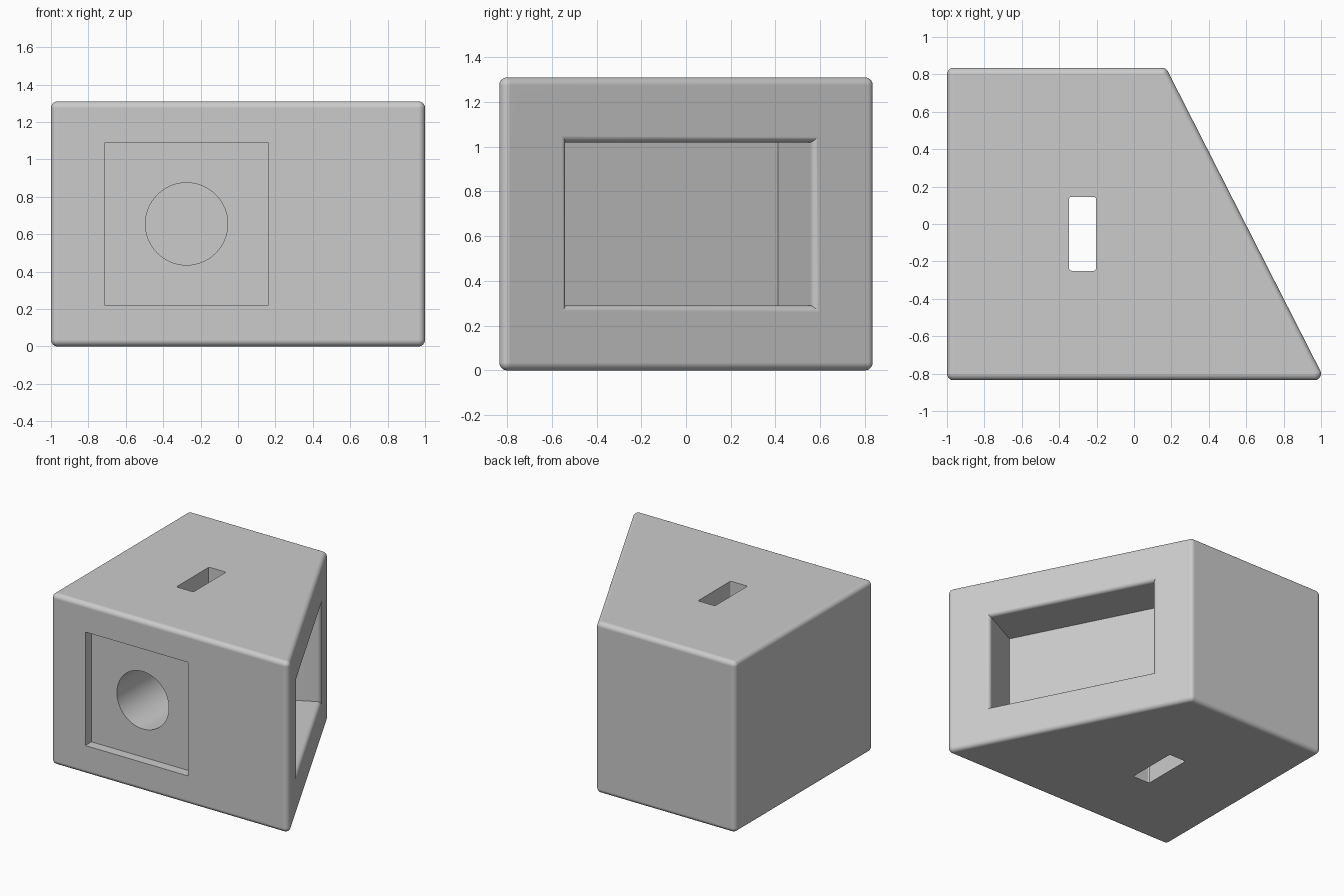
import bpy, bmesh, math
from mathutils import Matrix, Vector

default = bpy.data.objects.get("Cube")
if default:
    bpy.data.objects.remove(default, do_unlink=True)

HEIGHT = 1.31
HALF_Y = 0.835
ROUND = 0.035
MID_Z = HEIGHT / 2

# One plain material
grey = bpy.data.materials.new("light_grey")
grey.use_nodes = True
grey.diffuse_color = (0.6, 0.6, 0.6, 1)
grey.node_tree.nodes["Principled BSDF"].inputs["Base Color"].default_value = grey.diffuse_color


def make_object(name, bm):
    bmesh.ops.recalc_face_normals(bm, faces=bm.faces)
    mesh = bpy.data.meshes.new(name)
    bm.to_mesh(mesh)
    bm.free()
    mesh.materials.append(grey)
    obj = bpy.data.objects.new(name, mesh)
    bpy.context.collection.objects.link(obj)
    return obj


def box(name, low, high, corner=0):
    low, high = Vector(low), Vector(high)
    bm = bmesh.new()
    size = Matrix.Diagonal((*(high - low), 1))
    bmesh.ops.create_cube(bm, size=1, matrix=Matrix.Translation((low + high) / 2) @ size)
    if corner:
        upright = [e for e in bm.edges if abs((e.verts[0].co - e.verts[1].co).z) > 0.1]
        bmesh.ops.bevel(bm, geom=upright, offset=corner, segments=3, profile=0.5, affect='EDGES')
    return make_object(name, bm)


# Wedge block: hull around a ball in each corner gives evenly rounded edges
bm = bmesh.new()
edge = ROUND - 1
plan = [(edge, ROUND - HALF_Y), (-edge, ROUND - HALF_Y),
        (0.15, HALF_Y - ROUND), (edge, HALF_Y - ROUND)]
for x, y in plan:
    for z in (ROUND, HEIGHT - ROUND):
        bmesh.ops.create_uvsphere(bm, u_segments=32, v_segments=16, radius=ROUND,
                                  matrix=Matrix.Translation((x, y, z)))
hull = bmesh.ops.convex_hull(bm, input=bm.verts[:])
inside = {g for g in hull["geom_interior"] + hull["geom_unused"] if isinstance(g, bmesh.types.BMVert)}
bmesh.ops.delete(bm, geom=list(inside), context='VERTS')
bmesh.ops.dissolve_limit(bm, angle_limit=math.radians(0.5), verts=bm.verts[:], edges=bm.edges[:])
block = make_object("wedge_block", bm)

# Side pocket cutter: square to the sloping face, with a rounded lip
along = Vector((plan[2][0] - plan[1][0], plan[2][1] - plan[1][1], 0)).normalized()
out = Vector((along.y, -along.x, 0))
on_slope = Vector((*plan[1], 0)) + ROUND * out
centre = on_slope + along * ((0.02 - on_slope.y) / along.y)
centre.z = MID_Z
half_long, half_tall, lip = 0.617, 0.365, 0.03
levels = [(0, -0.35)]
for i in range(7):
    a = math.pi / 2 * i / 6
    levels.append((lip * (1 - math.cos(a)), lip * (math.sin(a) - 1)))
levels.append((lip, 0.1))
bm = bmesh.new()
rings = []
for grow, depth in levels:
    rings.append([bm.verts.new(centre + out * depth + along * sx * (half_long + grow)
                               + Vector((0, 0, sz * (half_tall + grow))))
                  for sx, sz in ((-1, -1), (1, -1), (1, 1), (-1, 1))])
for lower, upper in zip(rings, rings[1:]):
    for i in range(4):
        j = (i + 1) % 4
        bm.faces.new((lower[i], lower[j], upper[j], upper[i]))
bm.faces.new(rings[0])
bm.faces.new(rings[-1])
cutters = [make_object("pocket_cutter", bm)]

# Square front recess
cutters.append(box("recess_cutter", (-0.71, -1, MID_Z - 0.435), (0.16, -0.76, MID_Z + 0.435)))

# Round bore behind the recess
bm = bmesh.new()
front, back = -0.9, 0.3
bmesh.ops.create_cone(bm, cap_ends=True, segments=64, radius1=0.22, radius2=0.22, depth=back - front,
                      matrix=Matrix.Translation((-0.275, (front + back) / 2, MID_Z))
                      @ Matrix.Rotation(math.pi / 2, 4, 'X'))
cutters.append(make_object("bore_cutter", bm))

# Upright slot through top and bottom
cutters.append(box("slot_cutter", (-0.347, -0.25, -0.2), (-0.203, 0.145, HEIGHT + 0.2), 0.012))

# Cut everything out of the block
bpy.ops.object.select_all(action='DESELECT')
block.select_set(True)
bpy.context.view_layer.objects.active = block
for cutter in cutters:
    cutter.hide_render = True
    cut = block.modifiers.new("cut", 'BOOLEAN')
    cut.operation = 'DIFFERENCE'
    cut.solver = 'EXACT'
    cut.object = cutter
    bpy.ops.object.modifier_apply(modifier=cut.name)
    bpy.data.objects.remove(cutter, do_unlink=True)

# Smooth rounded edges while flats stay flat
bpy.ops.object.shade_smooth_by_angle(angle=math.radians(30))
weighted = block.modifiers.new("flat_sides", 'WEIGHTED_NORMAL')
weighted.keep_sharp = True
